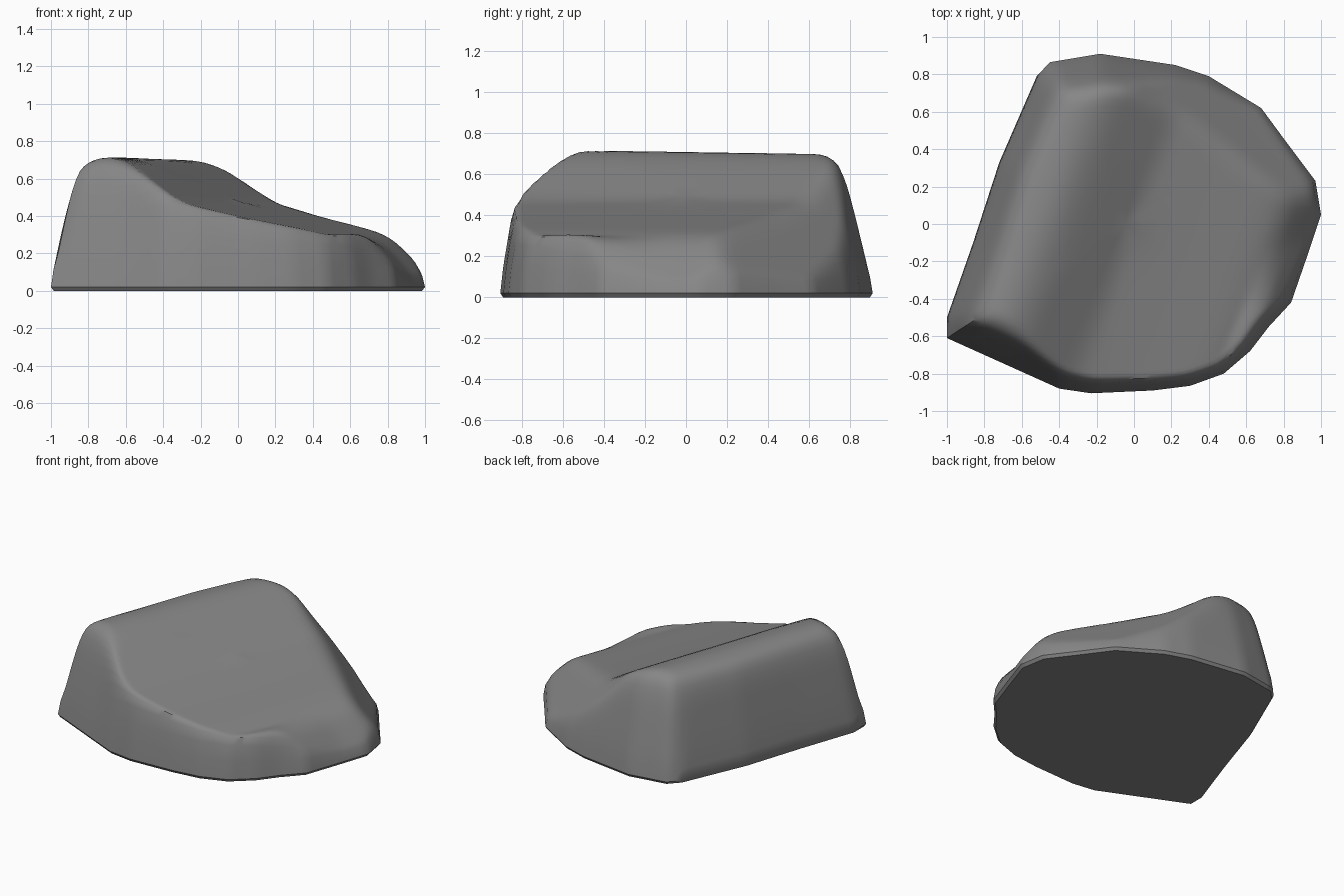
import bpy, bmesh
from mathutils import Vector

if "Cube" in bpy.data.objects:
    bpy.data.objects.remove(bpy.data.objects["Cube"])

# Footprint of the boulder, counter-clockwise
OUTLINE = [(-1, -.5), (-1, -.61), (-.7, -.745), (-.4, -.88), (-.23, -.905), (.1, -.89),
           (.3, -.865), (.48, -.8), (.62, -.68), (.72, -.55), (.84, -.42), (.93, -.16),
           (1, .05), (.97, .23), (.82, .43), (.68, .62), (.4, .79), (.22, .85), (-.18, .91),
           (-.45, .865), (-.52, .79), (-.72, .33), (-.86, -.1)]
# Heights: across the ridge, by distance in from the rim, and the back-right fall-off
ACROSS = [(-.8, .66), (-.62, .695), (-.46, .72), (-.33, .68), (-.15, .565), (0, .47),
          (.3, .395), (.6, .33), (.72, .295), (.8, .22), (.87, .13), (.95, .04)]
WALL = [(0, .03), (.025, .18), (.06, .345), (.1, .53), (.14, .65), (.19, .73), (.4, 1.1)]
BACK_RIGHT = [(.3, .9), (.5, .54), (.6, .43), (.7, .31), (.82, .17), (.93, .05), (1.1, .03)]


def lerp_table(table, t):
    if t <= table[0][0]:
        return table[0][1]
    for (a, p), (b, q) in zip(table, table[1:]):
        if t <= b:
            return p + (q - p) * (t - a) / (b - a)
    return table[-1][1]


def soft(table, t, r):
    return sum(lerp_table(table, t + r * k) for k in (-1, -.5, 0, .5, 1)) / 5


def soft_min(a, b, k):
    h = max(k - abs(a - b), 0) / k
    return min(a, b) - h * h * k / 4


def ramp(t):
    return max(0, min(1, t))


POLY = [Vector(p) for p in OUTLINE]


def rim_distance(p):
    best = 9
    for a, b in zip(POLY, POLY[1:] + POLY[:1]):
        e = b - a
        t = ramp((p - a).dot(e) / e.dot(e))
        best = min(best, (p - a - e * t).length)
    return best


def height(p):
    across = .94 * p.x - .35 * p.y
    top = soft(ACROSS, across, .05)
    # the ridge sinks slightly towards the back, the front right corner stays fuller
    top -= .015 * ramp(p.y + .3) * ramp((top - .45) / .2)
    top += .1 * ramp((-p.y - .1) / .4) * ramp((across - .7) / .12)
    top = soft_min(top, soft(BACK_RIGHT, .75 * p.x + .66 * p.y, .06), .06)
    # the front wall is steeper at its foot, the back wall leans more
    steep = 1 + .4 * ramp((-p.y - .55) / .2) * ramp((p.x + .6) / .3)
    steep -= .12 * ramp((p.y - .4) / .3) * ramp((p.x + .5) / .2)
    return max(.025, soft_min(top, lerp_table(WALL, rim_distance(p) * steep), .08))


# Rim points with each edge split, then rings shrinking to the middle
rim = []
for a, b in zip(POLY, POLY[1:] + POLY[:1]):
    n = max(1, round((b - a).length / .05))
    rim += [a.lerp(b, i / n) for i in range(n)]
centre = Vector((-.05, 0))
scales = [1, .985, .965, .945, .925, .905, .885, .865, .845, .825, .8, .77, .74, .7, .65,
          .6, .54, .48, .42, .34, .26, .18, .09]

bm = bmesh.new()
base = [bm.verts.new((*centre.lerp(p, .985), 0)) for p in rim]
bm.faces.new(base[::-1])
prev = base
n = len(rim)
skin = []
for s in scales:
    ring = []
    for p in rim:
        q = centre.lerp(p, s)
        ring.append(bm.verts.new((q.x, q.y, .02 if s == 1 else height(q))))
    for i in range(n):
        j = (i + 1) % n
        bm.faces.new((prev[i], prev[j], ring[j], ring[i]))
    if s < .98:
        skin += ring
    prev = ring
tip = bm.verts.new((*centre, height(centre)))
for i in range(n):
    bm.faces.new((prev[i], prev[(i + 1) % n], tip))
# Wear the creases down a little
for _ in range(2):
    bmesh.ops.smooth_vert(bm, verts=skin, factor=.5, use_axis_x=True, use_axis_y=True, use_axis_z=True)
bmesh.ops.recalc_face_normals(bm, faces=bm.faces)

mesh = bpy.data.meshes.new("boulder")
bm.to_mesh(mesh)
bm.free()
rock = bpy.data.objects.new("boulder", mesh)
bpy.context.collection.objects.link(rock)
bpy.context.view_layer.objects.active = rock
rock.select_set(True)
bpy.ops.object.shade_smooth_by_angle(angle=.7)

# Dark stone colour
stone = bpy.data.materials.new("dark_stone")
stone.diffuse_color = (.24, .24, .24, 1)
stone.use_nodes = True
stone.node_tree.nodes["Principled BSDF"].inputs["Base Color"].default_value = stone.diffuse_color
mesh.materials.append(stone)
